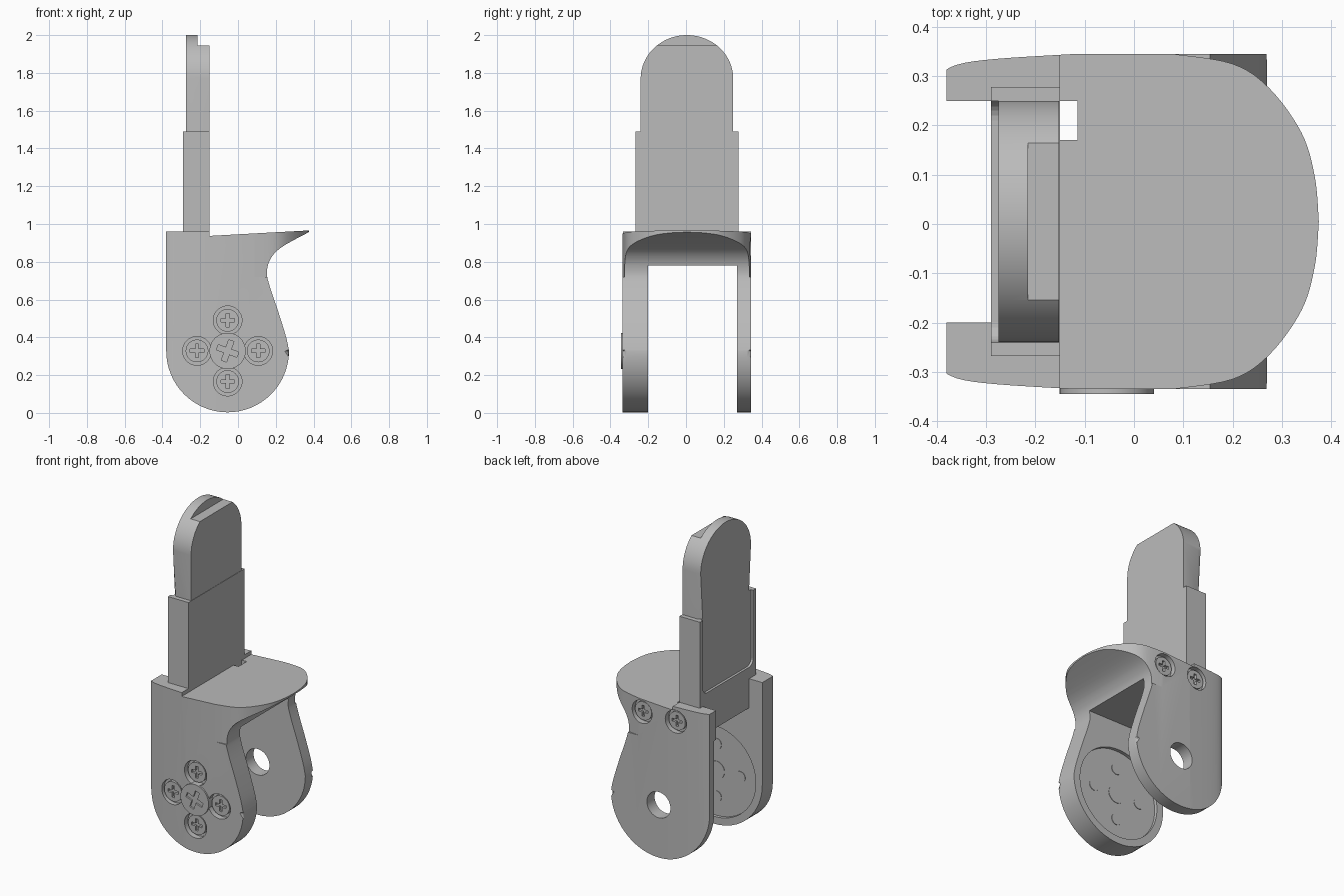
import bpy, bmesh
from math import sin, cos, pi, radians
from mathutils import Matrix, Vector

if "Cube" in bpy.data.objects:
    bpy.data.objects.remove(bpy.data.objects["Cube"])

metal = bpy.data.materials.new("grey metal")
metal.use_nodes = True
GREY = (0.5, 0.5, 0.5, 1)
metal.diffuse_color = GREY
metal.node_tree.nodes["Principled BSDF"].inputs["Base Color"].default_value = GREY

PX, PZ = -0.055, 0.328      # pivot centre


def finish(name, bm):
    bmesh.ops.recalc_face_normals(bm, faces=bm.faces[:])
    me = bpy.data.meshes.new(name)
    bm.to_mesh(me)
    bm.free()
    ob = bpy.data.objects.new(name, me)
    bpy.context.collection.objects.link(ob)
    me.materials.append(metal)
    return ob


def prism_bm(pts, axis, lo, hi):
    """Extrude a 2D outline along an axis."""
    place = {"x": lambda a, b, t: (t, a, b),
             "y": lambda a, b, t: (a, t, b),
             "z": lambda a, b, t: (a, b, t)}[axis]
    bm = bmesh.new()
    ends = [[bm.verts.new(place(a, b, t)) for a, b in pts] for t in (lo, hi)]
    bm.faces.new(ends[0])
    bm.faces.new(ends[1][::-1])
    n = len(pts)
    for i in range(n):
        j = (i + 1) % n
        bm.faces.new((ends[0][i], ends[0][j], ends[1][j], ends[1][i]))
    return bm


def prism(name, pts, axis, lo, hi):
    return finish(name, prism_bm(pts, axis, lo, hi))


def box(name, x0, x1, y0, y1, z0, z1):
    return prism(name, [(x0, y0), (x1, y0), (x1, y1), (x0, y1)], "z", z0, z1)


def disc(name, x, z, r, y0, y1, n=40):
    pts = [(x + r * cos(2 * pi * i / n), z + r * sin(2 * pi * i / n)) for i in range(n)]
    return prism(name, pts, "y", y0, y1)


def select(ob):
    bpy.ops.object.select_all(action="DESELECT")
    ob.select_set(True)
    bpy.context.view_layer.objects.active = ob


def cut(ob, *cutters):
    """Subtract the cutters from the object and delete them."""
    select(ob)
    for c in cutters:
        mod = ob.modifiers.new("cut", "BOOLEAN")
        mod.operation, mod.solver, mod.object = "DIFFERENCE", "EXACT", c
        bpy.ops.object.modifier_apply(modifier=mod.name)
        bpy.data.objects.remove(c)


def smooth(ob, angle=30):
    select(ob)
    bpy.ops.object.shade_smooth_by_angle(angle=radians(angle))


def curve(ctrl, n=6):
    """Catmull-Rom points through the controls."""
    c = [Vector(p) for p in [ctrl[0]] + ctrl + [ctrl[-1]]]
    out = []
    for a, b, d, e in zip(c, c[1:], c[2:], c[3:]):
        for i in range(n):
            t = i / n
            p = 0.5 * (2 * b + (d - a) * t + (2 * a - 5 * b + 4 * d - e) * t**2
                       + (3 * b - a - 3 * d + e) * t**3)
            out.append((p.x, p.y))
    return out + [tuple(ctrl[-1])]


# Bracket: side profile with round foot, waisted edge and thin lip
foot = [(PX + 0.325 * cos(a), PZ + 0.325 * sin(a))
        for a in [pi + pi * i / 32 for i in range(32)]]
edge = curve([(0.27, PZ), (0.255, 0.4), (0.215, 0.53), (0.165, 0.68), (0.153, 0.75),
              (0.175, 0.82), (0.235, 0.88), (0.375, 0.957)])
outline = [(-0.38, 0.96)] + foot + edge + [(0.375, 0.966), (-0.15, 0.937), (-0.15, 0.96)]
bm = prism_bm(outline, "y", -0.335, 0.345)
rim = [e for e in bm.edges
       if abs(e.verts[0].co.y - e.verts[1].co.y) < 0.001
       and all(v.co.z < 0.76 for v in e.verts)]
bmesh.ops.bevel(bm, geom=rim, offset=0.022, segments=4, profile=0.5, affect="EDGES")
bracket = finish("bracket", bm)

# Trim the lip to a D shape and bow the cheeks towards the back
for s, y in ((-1, -0.335), (1, 0.345)):
    lip = curve([(0.08, y), (0.2, y - s * 0.02), (0.275, y - s * 0.07),
                 (0.34, y - s * 0.16), (0.367, y - s * 0.25), (0.375, 0.005)])
    cut(bracket, prism("lip_cutter", lip + [(0.5, 0.005), (0.5, s * 0.5), (0.08, s * 0.5)],
                       "z", 0.72, 1.1))
    bow = curve([(-0.4, y - s * 0.045), (-0.36, y - s * 0.022), (-0.28, y - s * 0.01),
                 (-0.12, y)], 4)
    cut(bracket, prism("cheek_cutter", bow + [(-0.12, s * 0.5), (-0.4, s * 0.5)],
                       "z", -0.1, 1.1))

# Clear the space between the cheeks, the blade slot and a small notch
cut(bracket,
    box("gap_cutter", -1, 1, -0.2, 0.27, -0.1, 0.78),
    box("slot_cutter", -1, -0.15, -0.2, 0.25, 0.7, 1.1),
    box("notch_cutter", -0.2, -0.115, 0.17, 0.25, 0.7, 1.1),
    disc("pivot_hole", PX, PZ, 0.08, 0.2, 0.5),
    disc("cup_cutter", PX, PZ, 0.28, -0.22, -0.1, 64))

front_screws = [(PX - 0.162, PZ), (PX + 0.162, PZ), (PX, PZ - 0.162), (PX, PZ + 0.162)]
back_screws = [(0.06, 0.87), (-0.17, 0.87)]
for x, z in front_screws:
    cut(bracket, disc("bore", x, z, 0.076, -0.4, -0.3))
for x, z in back_screws:
    cut(bracket, disc("bore", x, z, 0.07, 0.31, 0.4))
smooth(bracket)


# Cross-head screws
def screw(name, x, z, r, outer, inner, turn=0, arm=0.6):
    head = disc(name, x, z, r, min(outer, inner), max(outer, inner))
    depth = 0.015
    for k in (0, 1):
        bar = box("cross_cutter", -r * arm, r * arm, -depth, depth, -r * 0.15, r * 0.15)
        bar.data.transform(Matrix.Translation((x, outer, z))
                           @ Matrix.Rotation(radians(turn) + k * pi / 2, 4, "Y"))
        cut(head, bar)
    smooth(head)


for i, (x, z) in enumerate(front_screws):
    screw(f"front_screw_{i + 1}", x, z, 0.06, -0.322, -0.29)
    disc(f"screw_end_{i + 1}", x, z, 0.034, -0.23, -0.217, 24)
for i, (x, z) in enumerate(back_screws):
    screw(f"back_screw_{i + 1}", x, z, 0.056, 0.33, 0.3)
screw("pivot_screw", PX, PZ, 0.096, -0.345, -0.3, 20)
disc("pivot_screw_end", PX, PZ, 0.055, -0.23, -0.217, 32)

# Blade sleeve with a shallow rounded recess on its rear face
MID = 0.005
sleeve = box("blade_sleeve", -0.29, -0.15, -0.268, 0.278, 0.937, 1.49)
corner = 0.04
recess = [(MID - 0.245, 1.6)]
for cx, start in ((MID - 0.245 + corner, pi), (MID + 0.245 - corner, 1.5 * pi)):
    recess += [(cx + corner * cos(start + pi / 2 * i / 6),
                1.03 + corner + corner * sin(start + pi / 2 * i / 6)) for i in range(7)]
recess.append((MID + 0.245, 1.6))
cut(sleeve, prism("recess_cutter", recess, "x", -0.4, -0.275))
box("blade_root", -0.29, -0.15, -0.2, 0.25, 0.78, 0.94)

# Rounded blade with chamfered rear rim and a stepped tip
arch = [(MID + 0.245 * cos(pi * i / 40), 1.77 + 0.23 * sin(pi * i / 40)) for i in range(41)]
bm = prism_bm(arch + [(MID - 0.245, 1.48), (MID + 0.245, 1.48)], "x", -0.275, -0.152)
rim = [e for e in bm.edges if all(v.co.x < -0.27 and v.co.z > 1.4 for v in e.verts)
       and max(v.co.z for v in e.verts) > 1.5]
bmesh.ops.bevel(bm, geom=rim, offset=0.02, segments=1, affect="EDGES")
blade = finish("blade", bm)
cut(blade, box("tip_cutter", -0.215, 0, -0.5, 0.5, 1.945, 2.1))
smooth(blade)
